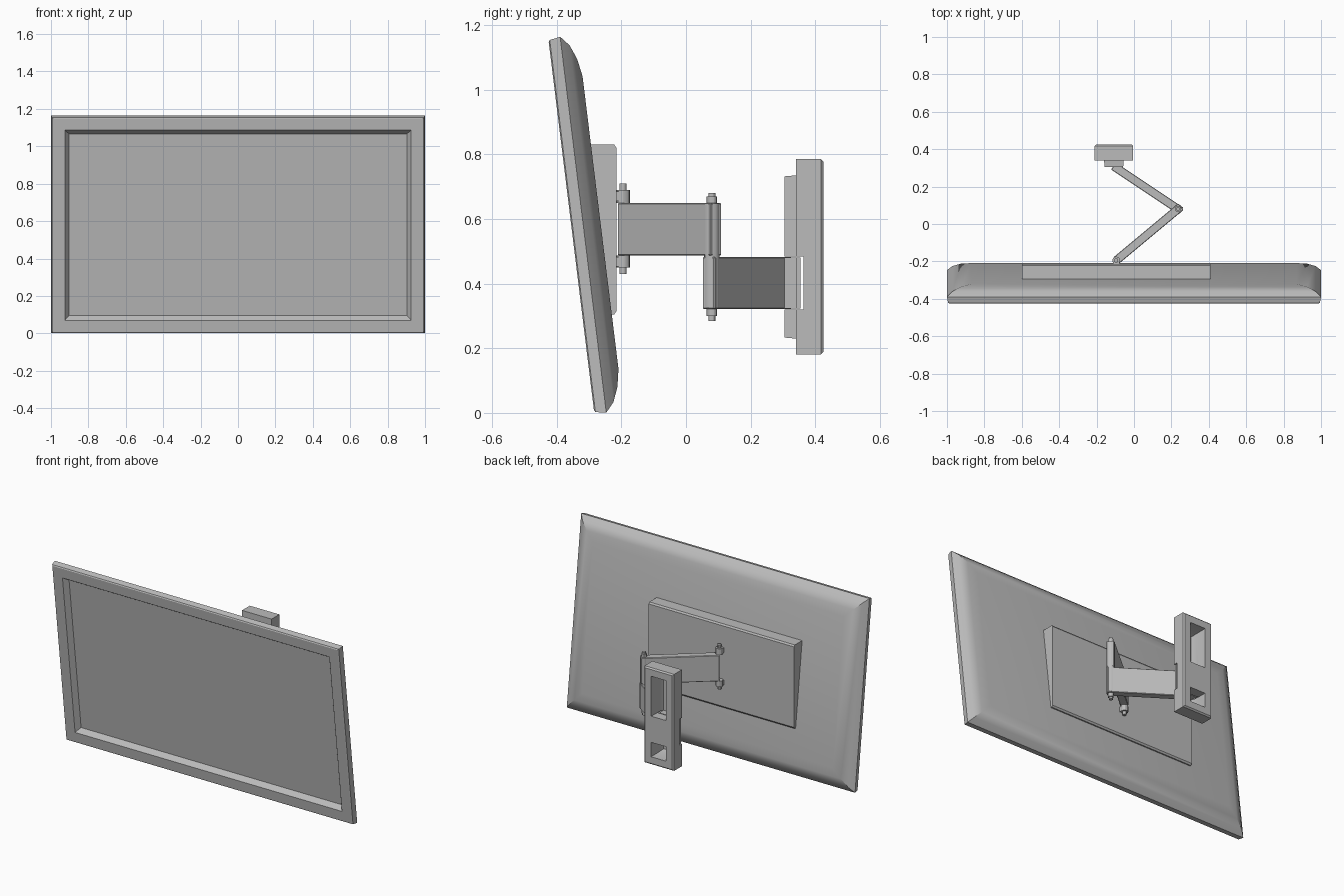
import bpy, bmesh, math
from mathutils import Matrix, Vector

if "Cube" in bpy.data.objects:
    bpy.data.objects.remove(bpy.data.objects["Cube"], do_unlink=True)

grey = bpy.data.materials.new("mid_grey")
grey.use_nodes = True
grey.diffuse_color = (0.5, 0.5, 0.5, 1)
grey.node_tree.nodes["Principled BSDF"].inputs["Base Color"].default_value = (0.5, 0.5, 0.5, 1)


def finish(bm, name, smooth=True):
    bmesh.ops.recalc_face_normals(bm, faces=bm.faces)
    mesh = bpy.data.meshes.new(name)
    bm.to_mesh(mesh)
    bm.free()
    obj = bpy.data.objects.new(name, mesh)
    bpy.context.collection.objects.link(obj)
    mesh.materials.append(grey)
    bpy.ops.object.select_all(action='DESELECT')
    obj.select_set(True)
    bpy.context.view_layer.objects.active = obj
    if smooth:
        bpy.ops.object.shade_smooth_by_angle(angle=math.radians(30))
    return obj


def rect_loft(name, half_w, half_h, rings, matrix):
    """Stack rectangles given as (inset, depth), closed at both ends."""
    bm = bmesh.new()
    loops = []
    for inset, depth in rings:
        w, h = half_w - inset, half_h - inset
        loops.append([bm.verts.new(matrix @ Vector(p)) for p in
                      ((-w, -h, depth), (w, -h, depth), (w, h, depth), (-w, h, depth))])
    for a, b in zip(loops, loops[1:]):
        for i in range(4):
            j = (i + 1) % 4
            bm.faces.new((a[i], a[j], b[j], b[i]))
    bm.faces.new(loops[0])
    bm.faces.new(loops[-1])
    return finish(bm, name)


def box(name, low, high, bevel=0.0):
    bm = bmesh.new()
    low, high = Vector(low), Vector(high)
    bmesh.ops.create_cube(bm, size=1, matrix=Matrix.Translation((low + high) / 2)
                          @ Matrix.Diagonal((*(high - low), 1)))
    if bevel:
        bmesh.ops.bevel(bm, geom=bm.edges[:], offset=bevel, segments=1, affect='EDGES')
    return finish(bm, name, False)


def arm(name, start, end, z0, z1, extra, thick=0.045):
    """Flat bar between two points seen from above, longer at the elbow."""
    s, e = Vector(start), Vector(end)
    d = (e - s).normalized()
    e = e + d * extra
    mid = (s + e) / 2
    bm = bmesh.new()
    bmesh.ops.create_cube(bm, size=1, matrix=Matrix.Translation((mid.x, mid.y, (z0 + z1) / 2))
                          @ Matrix.Rotation(math.atan2(d.y, d.x), 4, 'Z')
                          @ Matrix.Diagonal(((e - s).length, thick, z1 - z0, 1)))
    bmesh.ops.bevel(bm, geom=bm.edges[:], offset=0.003, segments=1, affect='EDGES')
    return finish(bm, name, False)


def pin(name, x, y, sections):
    """Coaxial cylinders given as (radius, bottom, top)."""
    bm = bmesh.new()
    for r, z0, z1 in sections:
        bmesh.ops.create_cone(bm, cap_ends=True, segments=12, radius1=r, radius2=r,
                              depth=z1 - z0, matrix=Matrix.Translation((x, y, (z0 + z1) / 2)))
    return finish(bm, name)


# Tilted screen: recessed glass, flat bezel, rim and rounded back
tilt = Matrix.Rotation(math.radians(7), 4, 'X')
upright = Matrix(((1, 0, 0, 0), (0, 0, 1, 0), (0, 1, 0, 0), (0, 0, 0, 1)))
screen_frame = Matrix.Translation((0, -0.285, 0.009)) @ tilt @ upright @ Matrix.Translation((0, 0.573, 0))
rect_loft("screen", 1.0, 0.586,
          [(0.097, 0.03), (0.074, 0), (0.012, 0), (0.006, 0.004), (0, 0.037),
           (0.03, 0.063), (0.075, 0.081), (0.13, 0.091)], screen_frame)

# Wedge plate with an upright rear face
bm = bmesh.new()
profile = [(-0.215, 0.315), (-0.215, 0.82), (-0.222, 0.83), (-0.305, 0.83),
           (-0.25, 0.305), (-0.222, 0.305)]
face = bm.faces.new([bm.verts.new((-0.6, y, z)) for y, z in profile])
side = bmesh.ops.extrude_face_region(bm, geom=[face])["geom"]
bmesh.ops.translate(bm, verts=[v for v in side if isinstance(v, bmesh.types.BMVert)],
                    vec=(1.01, 0, 0))
finish(bm, "rear_plate", False)

# Folding arms
screen_pivot, elbow, wall_pivot = (-0.095, -0.195), (0.235, 0.08), (-0.11, 0.31)
arm("upper_arm", screen_pivot, elbow, 0.487, 0.65, 0.02)
arm("lower_arm", wall_pivot, elbow, 0.322, 0.482, 0.02)

# Pivot pins and the lugs that hold the screen pin
pin("screen_pin", *screen_pivot, [(0.021, 0.65, 0.69), (0.011, 0.69, 0.71),
                                  (0.021, 0.45, 0.487), (0.011, 0.43, 0.45)])
pin("elbow_pin", *elbow, [(0.016, 0.65, 0.67), (0.011, 0.67, 0.68),
                          (0.024, 0.325, 0.648), (0.016, 0.3, 0.322), (0.011, 0.285, 0.3)])
for label, z in (("upper", 0.655), ("lower", 0.453)):
    box(label + "_pin_lug", (-0.113, -0.23, z), (-0.077, -0.195, z + 0.03))

# Wall housing: open at the rear, with a narrower hollow channel in front
housing = rect_loft("wall_housing", 0.1025, 0.3025,
                    [(0.062, 0.317), (0.052, 0.345), (0.05, 0.425), (0.008, 0.425),
                     (0, 0.417), (0, 0.34), (0.05, 0.34), (0.053, 0.305)],
                    Matrix.Translation((-0.1075, 0, 0.4825)) @ upright)

# Notch in the housing for the sliding arm end
cutter = box("notch_cutter", (-0.3, 0.28, 0.32), (0.1, 0.364, 0.484))
cutter.hide_render = True
cut = housing.modifiers.new("notch", 'BOOLEAN')
cut.operation = 'DIFFERENCE'
cut.solver = 'EXACT'
cut.object = cutter
bpy.context.view_layer.objects.active = housing
bpy.ops.object.modifier_apply(modifier="notch")
bpy.data.objects.remove(cutter, do_unlink=True)

box("housing_bridge", (-0.18, 0.364, 0.32), (-0.035, 0.424, 0.484))
box("arm_end_block", (-0.153, 0.304, 0.323), (-0.062, 0.345, 0.481))
box("arm_end_slider", (-0.205, 0.341, 0.323), (-0.01, 0.355, 0.481))
